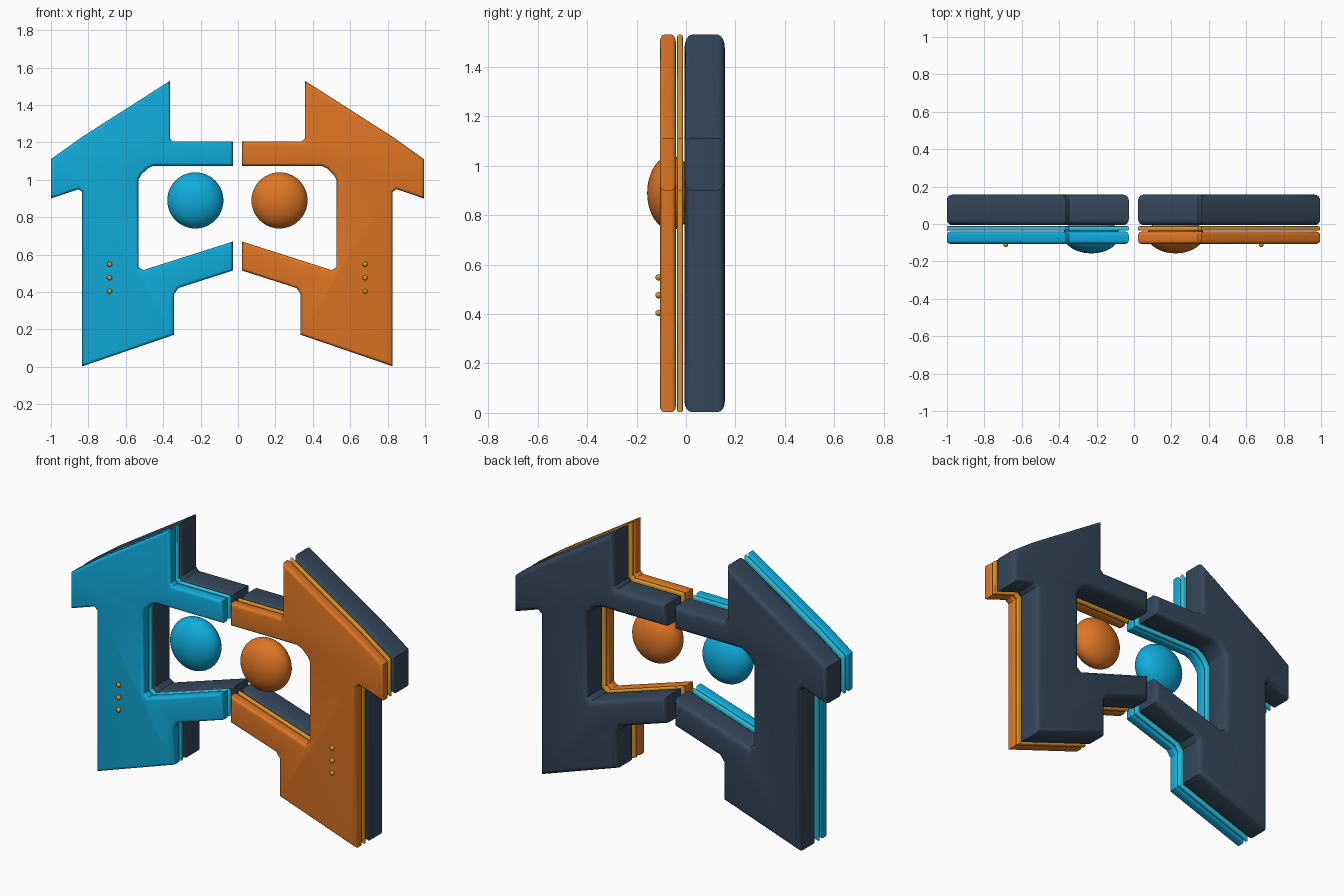
import bpy
import bmesh

if "Cube" in bpy.data.objects:
    bpy.data.objects.remove(bpy.data.objects["Cube"], do_unlink=True)


def material(name, rgb):
    linear = [(c / 255 / 12.92) if c < 11 else ((c / 255 + 0.055) / 1.055) ** 2.4 for c in rgb]
    mat = bpy.data.materials.new(name)
    mat.use_nodes = True
    mat.diffuse_color = (*linear, 1)
    mat.node_tree.nodes["Principled BSDF"].inputs["Base Color"].default_value = (*linear, 1)
    return mat


cyan = material("cyan", (16, 172, 220))
orange = material("orange", (222, 117, 36))
slate = material("dark slate", (52, 70, 90))
light_cyan = material("light cyan", (42, 196, 222))
gold = material("gold", (218, 150, 42))

# Outline of one half, as x and z; the other half is its mirror image
OUTLINE = [
    (0.025, 1.075), (0.025, 1.205), (0.345, 1.205), (0.36, 1.22), (0.36, 1.53),
    (0.83, 1.23), (0.998, 1.11), (0.998, 0.90), (0.85, 0.95), (0.83, 0.935),
    (0.83, 0.003), (0.338, 0.172), (0.338, 0.39), (0.315, 0.422), (0.025, 0.515),
    (0.025, 0.67), (0.505, 0.517), (0.53, 0.535), (0.53, 1.0), (0.515, 1.027),
    (0.48, 1.061), (0.45, 1.075),
]
SHIFT = -0.003


def finish(obj, mat):
    obj.data.materials.append(mat)
    bpy.ops.object.select_all(action="DESELECT")
    obj.select_set(True)
    bpy.context.view_layer.objects.active = obj
    bpy.ops.object.shade_smooth_by_angle(angle=0.6)


def slab(name, side, y_front, y_back, rim, mat):
    """Extrude the outline through y and round its front and back rims."""
    bm = bmesh.new()
    face = bm.faces.new([bm.verts.new((side * x + SHIFT, y_front, z)) for x, z in OUTLINE])
    extruded = bmesh.ops.extrude_face_region(bm, geom=[face])["geom"]
    for v in extruded:
        if isinstance(v, bmesh.types.BMVert):
            v.co.y = y_back
    if face.is_valid and len(bm.faces) == len(OUTLINE) + 1:
        bm.faces.new(face.verts)
    bmesh.ops.recalc_face_normals(bm, faces=bm.faces[:])
    rims = [e for e in bm.edges if abs(e.verts[0].co.y - e.verts[1].co.y) < 0.001]
    bmesh.ops.bevel(bm, geom=rims, offset=rim, segments=4, profile=0.5,
                    affect="EDGES", clamp_overlap=False)
    bmesh.ops.recalc_face_normals(bm, faces=bm.faces[:])
    mesh = bpy.data.meshes.new(name)
    bm.to_mesh(mesh)
    bm.free()
    obj = bpy.data.objects.new(name, mesh)
    bpy.context.collection.objects.link(obj)
    finish(obj, mat)


def ball(name, location, scale, segments, mat):
    bpy.ops.mesh.primitive_uv_sphere_add(segments=segments, ring_count=segments // 2,
                                         radius=1, location=location)
    obj = bpy.context.object
    obj.name = name
    obj.scale = scale
    finish(obj, mat)


for label, side, main, trim in (("right", -1, cyan, light_cyan), ("left", 1, orange, gold)):
    # Layered body: face plate, thin trim and thick backing
    slab(label + "_front_plate", side, -0.106, -0.041, 0.018, main)
    slab(label + "_trim_plate", side, -0.036, -0.012, 0.008, trim)
    slab(label + "_back_body", side, -0.006, 0.157, 0.03, slate)
    # Flattened ball in the opening
    ball(label + "_core", (side * 0.225 + SHIFT, -0.06, 0.89), (0.15, 0.097, 0.15), 48, main)
    # Column of small studs
    for i in range(3):
        ball(f"{label}_stud_{i + 1}", (side * 0.683 + SHIFT, -0.111, 0.404 + i * 0.072),
             (0.013, 0.013, 0.013), 16, gold)
